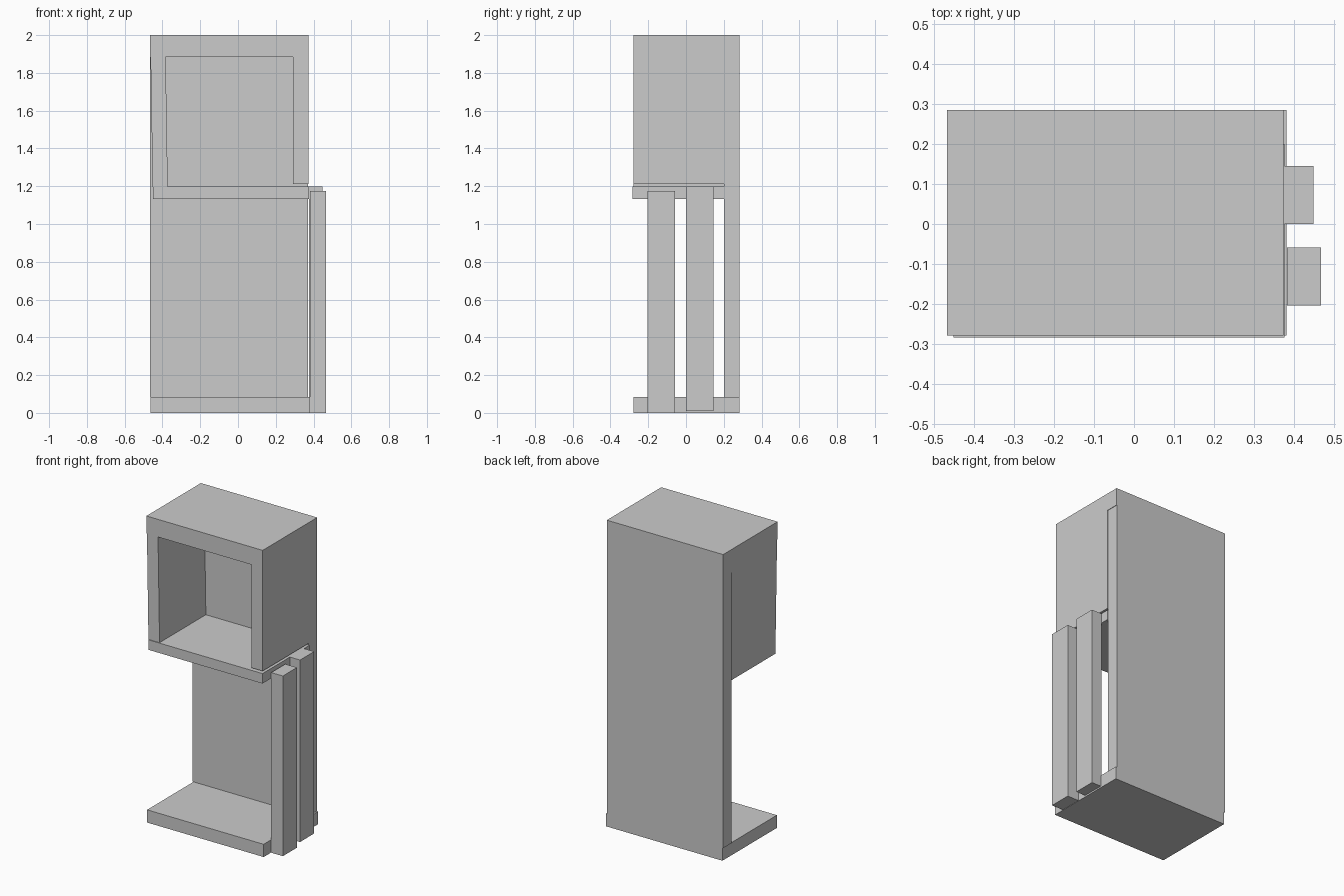
import bpy, bmesh

if "Cube" in bpy.data.objects:
    bpy.data.objects.remove(bpy.data.objects["Cube"])


def box(name, x, y, z, lean=0.0):
    """Axis-aligned box from ranges; lean shifts its top edge in x."""
    bm = bmesh.new()
    bmesh.ops.create_cube(bm, size=1)
    for v in bm.verts:
        top = v.co.z > 0
        v.co = [r[1] if c > 0 else r[0] for c, r in zip(v.co, (x, y, z))]
        if top:
            v.co.x += lean
    mesh = bpy.data.meshes.new(name)
    bm.to_mesh(mesh)
    bm.free()
    obj = bpy.data.objects.new(name, mesh)
    bpy.context.collection.objects.link(obj)
    return obj


FRONT, INNER, BACK = -0.278, 0.20, 0.284

# Main frame: base, tall back and top
box("base", (-0.462, 0.380), (FRONT, BACK), (0, 0.083))
box("back_panel", (-0.467, 0.370), (INNER, BACK), (0.083, 1.885))
box("top_panel", (-0.467, 0.373), (FRONT, BACK), (1.885, 2.0))

# Upper open compartment: slightly leaning left side, right side, shelf
box("left_side", (-0.452, -0.372), (FRONT, INNER), (1.195, 1.885), lean=-0.011)
box("right_side", (0.291, 0.373), (FRONT, INNER), (1.212, 1.885))
box("shelf", (-0.450, 0.375), (-0.283, INNER), (1.133, 1.198))

# Two upright planks on the right
box("front_plank", (0.382, 0.466), (-0.203, -0.058), (0, 1.176))
box("rear_plank", (0.375, 0.448), (0, 0.145), (0.01, 1.198))
